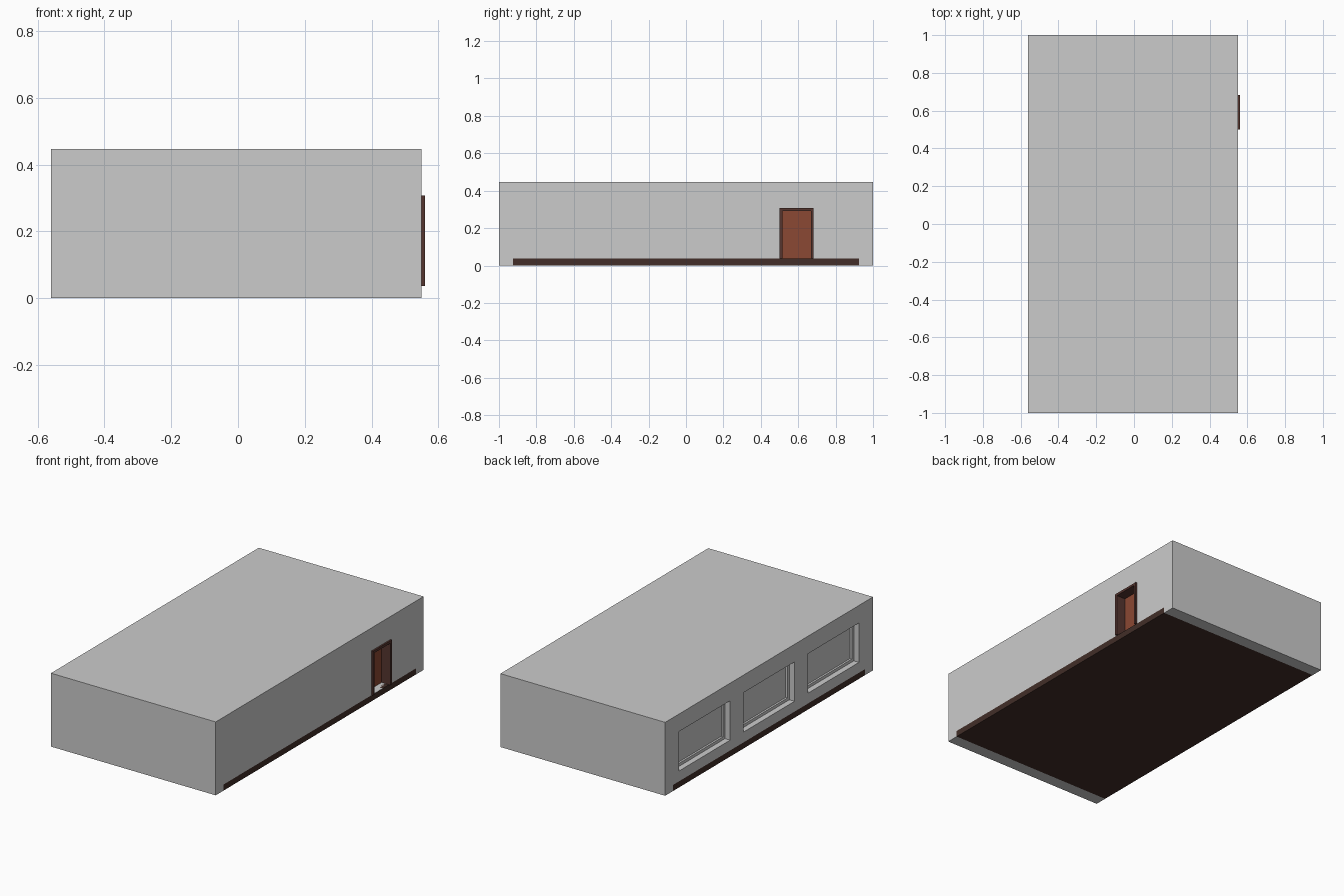
import bpy, bmesh
from mathutils import Matrix, Vector

if "Cube" in bpy.data.objects:
    bpy.data.objects.remove(bpy.data.objects["Cube"])

X0, X1 = -0.56, 0.55      # outer faces of the long walls
WALL = 0.075
FLOOR = 0.037


def material(name, rgb):
    m = bpy.data.materials.new(name)
    m.diffuse_color = (*rgb, 1)
    m.use_nodes = True
    m.node_tree.nodes["Principled BSDF"].inputs["Base Color"].default_value = m.diffuse_color
    return m


def box(name, x, y, z, mat=None):
    lo, hi = Vector((x[0], y[0], z[0])), Vector((x[1], y[1], z[1]))
    bm = bmesh.new()
    bmesh.ops.create_cube(bm, size=1, matrix=Matrix.Translation((lo + hi) / 2)
                          @ Matrix.Diagonal((*(hi - lo), 1)))
    me = bpy.data.meshes.new(name)
    bm.to_mesh(me)
    bm.free()
    ob = bpy.data.objects.new(name, me)
    bpy.context.collection.objects.link(ob)
    if mat:
        me.materials.append(mat)
    return ob


def cut(ob, x, y, z):
    cutter = box("cutter", x, y, z)
    cutter.hide_render = True
    mod = ob.modifiers.new("cut", 'BOOLEAN')
    mod.operation = 'DIFFERENCE'
    mod.solver = 'EXACT'
    mod.object = cutter
    bpy.context.view_layer.objects.active = ob
    bpy.ops.object.modifier_apply(modifier=mod.name)
    bpy.data.objects.remove(cutter)


dark_wood = material("dark_wood", (0.054, 0.027, 0.021))
frame_wood = material("frame_wood", (0.09, 0.035, 0.028))
door_wood = material("door_wood", (0.26, 0.065, 0.033))

# Hollow shell with roof, slotted along the bottom for the floor
shell = box("building_shell", (X0, X1), (-1, 1), (0, 0.447))
cut(shell, (X0 + WALL, X1 - WALL), (-0.925, 0.925), (-0.1, 0.38))
cut(shell, (-1, 1), (-0.925, 0.925), (-0.1, FLOOR))

# Floor slab running through to both long walls
box("floor", (X0, X1), (-0.925, 0.925), (0, FLOOR), dark_wood)

# Doorway, frame and recessed door leaf
DY = (0.5, 0.682)
DZ = (FLOOR, 0.307)
cut(shell, (0.4, 0.7), DY, DZ)
frame = box("door_frame", (X1 - WALL, 0.56), DY, DZ, frame_wood)
inner = (DY[0] + 0.015, DY[1] - 0.015)
cut(frame, (0.4, 0.7), inner, (0, DZ[1] - 0.015))
box("door_leaf", (X1 - WALL, 0.5), inner, (FLOOR, DZ[1] - 0.015), door_wood)

# Three recessed windows on the left wall
WZ = (0.10, 0.34)
F = 0.018
for i, c in enumerate((0.62, 0.0, -0.62)):
    y = (c - 0.245, c + 0.245)
    y_in, z_in = (y[0] + F, y[1] - F), (WZ[0] + F, WZ[1] - F)
    cut(shell, (-0.7, -0.4), y, WZ)
    wf = box(f"window_frame_{i + 1}", (X0 + 0.035, X0 + WALL), y, WZ)
    cut(wf, (-0.7, -0.4), y_in, z_in)
    box(f"window_pane_{i + 1}", (X0 + 0.047, X0 + 0.06), y_in, z_in)
